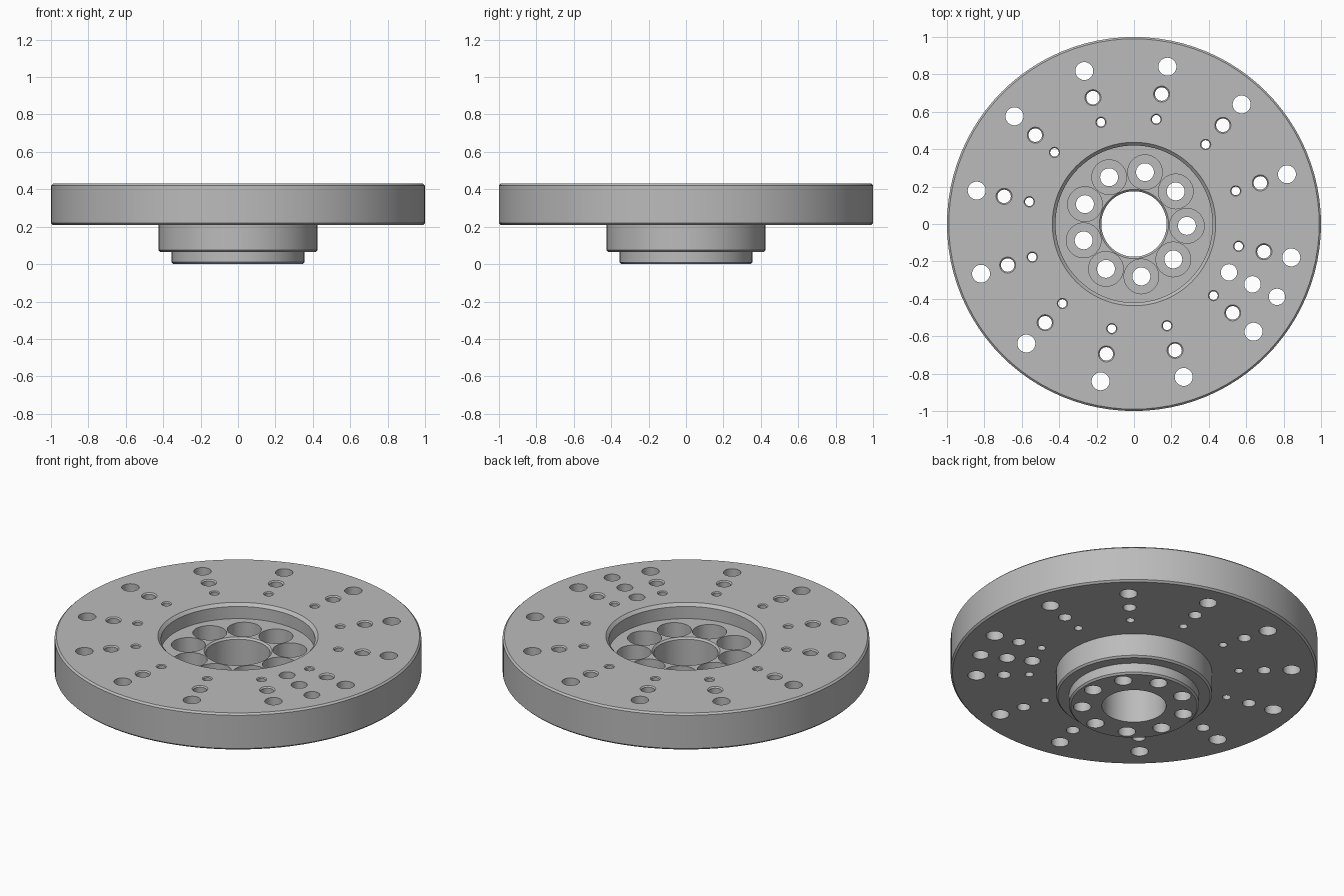
import bpy, bmesh
from math import sin, cos, tau, radians

if "Cube" in bpy.data.objects:
    bpy.data.objects.remove(bpy.data.objects["Cube"])


def lathe(bm, profile, segments, centre=(0, 0), closed=False):
    """Spin (radius, z) points about a vertical axis; cap the ends unless closed."""
    rings = [[bm.verts.new((centre[0] + r * cos(tau * i / segments),
                            centre[1] + r * sin(tau * i / segments), z))
              for i in range(segments)] for r, z in profile]
    pairs = list(zip(rings, rings[1:]))
    if closed:
        pairs.append((rings[-1], rings[0]))
    for a, b in pairs:
        for i in range(segments):
            j = (i + 1) % segments
            bm.faces.new((a[i], a[j], b[j], b[i]))
    if not closed:
        bm.faces.new(rings[0][::-1])
        bm.faces.new(rings[-1])


def make_object(name, bm):
    bmesh.ops.recalc_face_normals(bm, faces=bm.faces)
    mesh = bpy.data.meshes.new(name)
    bm.to_mesh(mesh)
    bm.free()
    obj = bpy.data.objects.new(name, mesh)
    bpy.context.collection.objects.link(obj)
    return obj


def polar(radius, degrees):
    return radius * cos(radians(degrees)), radius * sin(radians(degrees))


TOP, UNDER, FLOOR, STEP = 0.43, 0.21, 0.34, 0.065
C = 0.01  # edge chamfer

# Flange body: disc, hub, spigot, recess and bore in one profile
bm = bmesh.new()
lathe(bm, [
    (0.175, 0), (0.355 - C, 0), (0.355, C), (0.355, STEP),
    (0.425 - C, STEP), (0.425, STEP + C), (0.425, UNDER),
    (1 - C, UNDER), (1, UNDER + C), (1, TOP - C), (1 - C, TOP),
    (0.437, TOP), (0.42, TOP - 0.017), (0.42, FLOOR),
    (0.185, FLOOR), (0.175, FLOOR - C)], 96, closed=True)
flange = make_object("flange_plate", bm)

# Hole cutters
bm = bmesh.new()
LOW, HIGH = -0.1, 0.6


def hole(radius, centre, chamfer=0):
    profile = [(radius, LOW), (radius, HIGH)]
    if chamfer:
        wide = radius + chamfer
        profile = [(radius, LOW), (radius, TOP - chamfer), (wide, TOP), (wide, HIGH)]
    lathe(bm, profile, 28, centre)


for k in range(12):
    angle = 18 + 30 * k
    hole(0.048, polar(0.86, angle))
    hole(0.036, polar(0.71, angle), 0.007)
    hole(0.023, polar(0.572, angle), 0.005)

# Extra row of three holes
for radius in (0.57, 0.711, 0.858):
    hole(0.044, polar(radius, -27))

# Counterbored bolt holes in the recess
for k in range(9):
    seat = 0.2
    lathe(bm, [(0.048, LOW), (0.048, seat), (0.093, seat), (0.093, FLOOR + 0.04)],
          32, polar(0.283, 38 + 40 * k))
cutter = make_object("hole_cutters", bm)
cutter.hide_render = True

# Cut the holes and drop the helper
mod = flange.modifiers.new("Holes", "BOOLEAN")
mod.operation = "DIFFERENCE"
mod.solver = "EXACT"
mod.object = cutter
bpy.ops.object.select_all(action="DESELECT")
bpy.context.view_layer.objects.active = flange
flange.select_set(True)
bpy.ops.object.modifier_apply(modifier=mod.name)
bpy.data.objects.remove(cutter)

# Plain grey metal
grey = bpy.data.materials.new("machined_grey")
grey.use_nodes = True
colour = (0.5, 0.5, 0.5, 1)
grey.diffuse_color = colour
grey.node_tree.nodes["Principled BSDF"].inputs["Base Color"].default_value = colour
flange.data.materials.clear()
flange.data.materials.append(grey)

bpy.ops.object.shade_smooth_by_angle(angle=radians(30))
